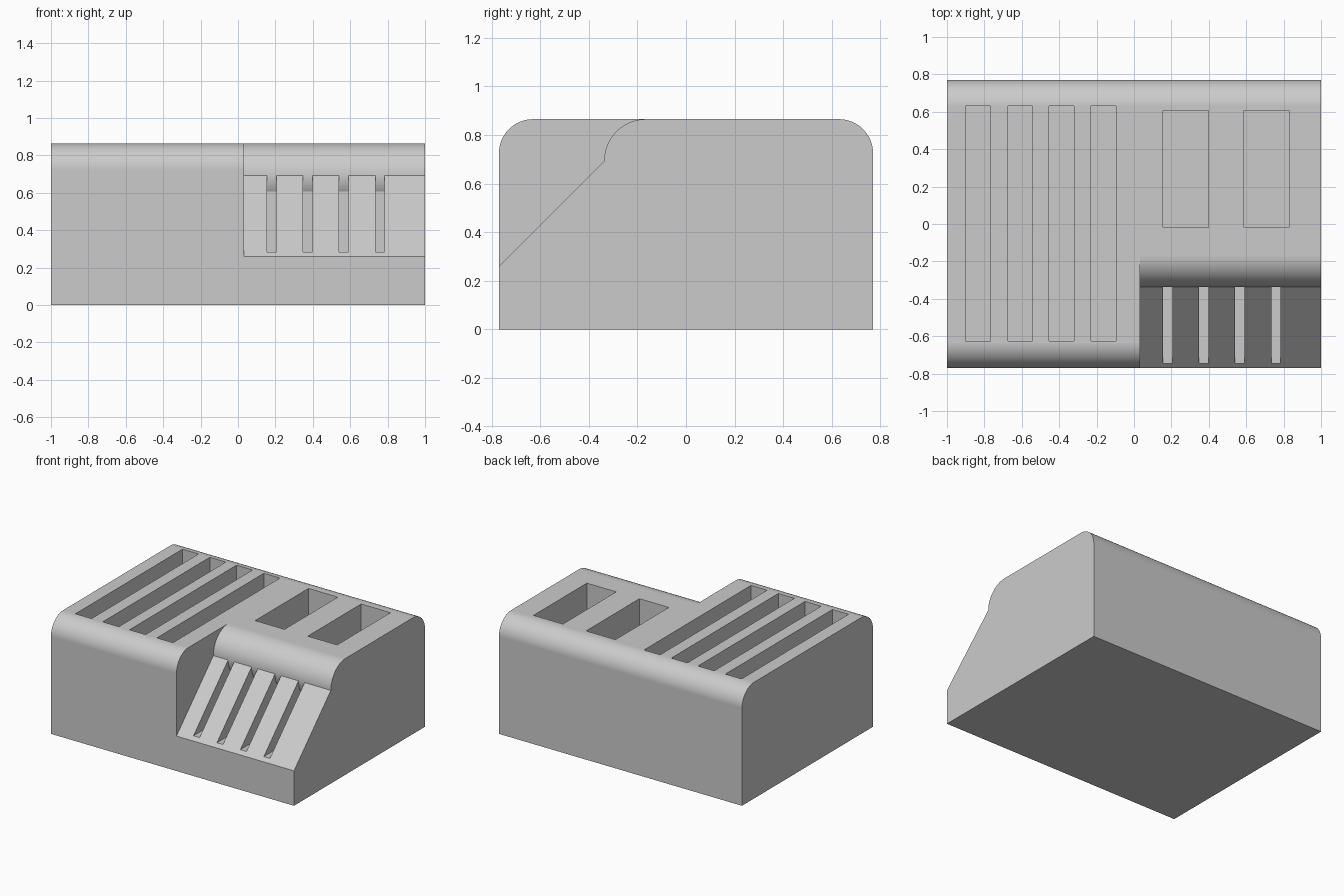
import bpy
import bmesh
from math import cos, sin, radians

cube = bpy.data.objects.get("Cube")
if cube:
    bpy.data.objects.remove(cube, do_unlink=True)

grey = bpy.data.materials.new("light grey")
grey.use_nodes = True
grey.diffuse_color = (0.6, 0.6, 0.6, 1)
grey.node_tree.nodes["Principled BSDF"].inputs["Base Color"].default_value = (0.6, 0.6, 0.6, 1)

HALF_Y, TOP, ROUND = 0.77, 0.865, 0.14
LIP_Y, LIP_Z, LIP_R = -0.165, 0.693, 0.172   # centre and radius of the rounded lip
SLOT_FLOOR = 0.285


def arc(cy, cz, r, start, end, steps=20):
    """Points on a circle in the side (y, z) plane."""
    angles = [radians(start + (end - start) * i / steps) for i in range(steps + 1)]
    return [(cy + r * cos(a), cz + r * sin(a)) for a in angles]


def extrude_profile(name, profile, x0, x1):
    """Solid made by sweeping a (y, z) profile from x0 to x1."""
    bm = bmesh.new()
    ends = [[bm.verts.new((x, y, z)) for y, z in profile] for x in (x0, x1)]
    for ring in ends:
        bm.faces.new(ring)
    n = len(profile)
    for i in range(n):
        j = (i + 1) % n
        bm.faces.new((ends[0][i], ends[0][j], ends[1][j], ends[1][i]))
    bmesh.ops.recalc_face_normals(bm, faces=bm.faces)
    mesh = bpy.data.meshes.new(name)
    bm.to_mesh(mesh)
    bm.free()
    mesh.materials.append(grey)
    obj = bpy.data.objects.new(name, mesh)
    bpy.context.collection.objects.link(obj)
    return obj


def cut(target, name, profile, x0, x1):
    """Carve a swept profile out of the target."""
    cutter = extrude_profile(name, profile, x0, x1)
    cutter.hide_render = True
    mod = target.modifiers.new(name, "BOOLEAN")
    mod.operation = "DIFFERENCE"
    mod.solver = "EXACT"
    mod.object = cutter
    bpy.context.view_layer.objects.active = target
    bpy.ops.object.modifier_apply(modifier=mod.name)
    bpy.data.objects.remove(cutter, do_unlink=True)


# Block with rounded front and back top edges
inner = HALF_Y - ROUND
block = ([(-HALF_Y, 0), (HALF_Y, 0)]
         + arc(inner, TOP - ROUND, ROUND, 0, 90)
         + arc(-inner, TOP - ROUND, ROUND, 90, 180))
body = extrude_profile("organizer_body", block, -1, 1)

# Sloped front notch with a rounded lip above it
notch = [(-0.9, 0.13)] + arc(LIP_Y, LIP_Z, LIP_R, 180, 90) + [(LIP_Y, 1.1), (-0.9, 1.1)]
cut(body, "front_notch", notch, 0.033, 1.1)

# Narrow slots in the slope, running back under the lip
under_lip = arc(LIP_Y, LIP_Z, LIP_R, 210, 180, 8)
slot = ([(-0.745, SLOT_FLOOR), (under_lip[0][0], SLOT_FLOOR)]
        + under_lip + [(-0.745, LIP_Z)])
for i in range(4):
    x = 0.155 + 0.193 * i
    cut(body, "slope_slot", slot, x, x + 0.05)


# Openings in the top
def opening(y0, y1):
    return [(y0, SLOT_FLOOR), (y1, SLOT_FLOOR), (y1, 1), (y0, 1)]


for x in (-0.9, -0.675, -0.455, -0.23):
    cut(body, "long_slot", opening(-0.625, 0.632), x, x + 0.133)
for x in (0.155, 0.588):
    cut(body, "wide_pocket", opening(-0.02, 0.607), x, x + 0.242)

# Smooth rounds, crisp edges
bpy.ops.object.select_all(action="DESELECT")
body.select_set(True)
bpy.context.view_layer.objects.active = body
bpy.ops.object.shade_smooth_by_angle(angle=radians(20))
weighted = body.modifiers.new("flat_faces", "WEIGHTED_NORMAL")
weighted.keep_sharp = True
